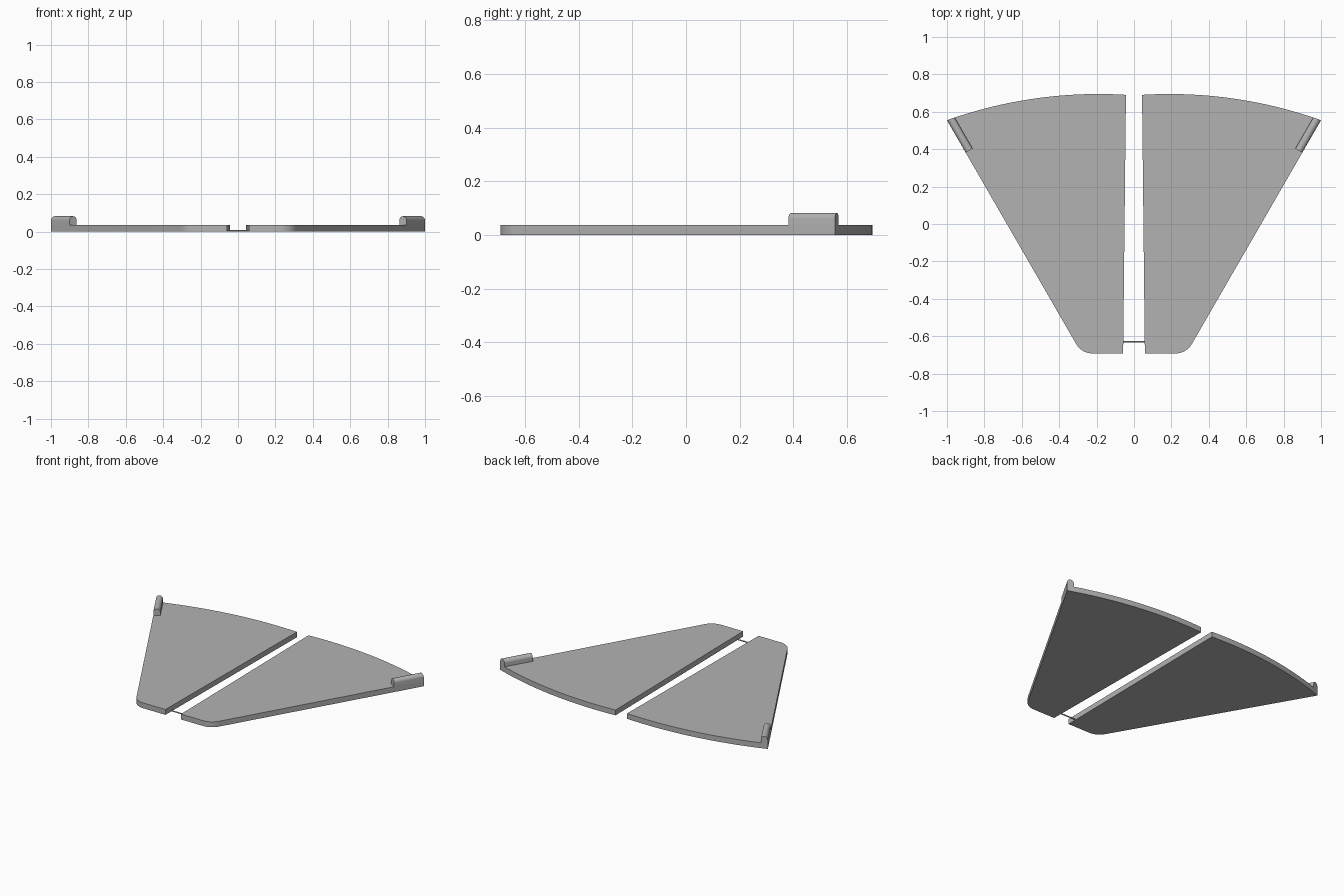
import bpy, bmesh
from math import sin, cos, pi, sqrt, radians
from mathutils import Vector

cube = bpy.data.objects.get("Cube")
if cube:
    bpy.data.objects.remove(cube)

THICK = 0.036
ARC_X, ARC_R, ARC_TOP = 0.19, 2.41, 0.695
ARC_Y = ARC_TOP - ARC_R
FRONT = -0.692
TIP_X = 1.0


def arc_y(x):
    return ARC_Y + sqrt(ARC_R ** 2 - (x - ARC_X) ** 2)


TIP = Vector((TIP_X, arc_y(TIP_X)))
ALONG = Vector((0.5, sqrt(3) / 2))      # direction of the slanted outer edge
INWARD = Vector((-ALONG.y, ALONG.x))

gray = bpy.data.materials.new("plain gray")
gray.use_nodes = True
color = (0.45, 0.45, 0.45, 1)
gray.diffuse_color = color
gray.node_tree.nodes["Principled BSDF"].inputs["Base Color"].default_value = color


def loft(name, start, end):
    """Closed solid between two matching outlines."""
    bm = bmesh.new()
    a = [bm.verts.new(p) for p in start]
    b = [bm.verts.new(p) for p in end]
    bm.faces.new(a)
    bm.faces.new(b)
    for i in range(len(a)):
        j = (i + 1) % len(a)
        bm.faces.new((a[i], a[j], b[j], b[i]))
    bmesh.ops.recalc_face_normals(bm, faces=bm.faces)
    mesh = bpy.data.meshes.new(name)
    bm.to_mesh(mesh)
    bm.free()
    mesh.materials.append(gray)
    obj = bpy.data.objects.new(name, mesh)
    bpy.context.collection.objects.link(obj)
    bpy.ops.object.select_all(action='DESELECT')
    obj.select_set(True)
    bpy.context.view_layer.objects.active = obj
    bpy.ops.object.shade_smooth_by_angle(angle=radians(30))
    return obj


# Panel outline: straight inner edge, rounded front corner, curved back edge
corner_x = TIP.x - (TIP.y - FRONT) / sqrt(3)
radius = 0.1
center = Vector((corner_x - radius / sqrt(3), FRONT + radius))
outline = [Vector((0.058, FRONT))]
for i in range(11):
    t = -pi / 2 + pi / 3 * i / 10
    outline.append(center + radius * Vector((cos(t), sin(t))))
for i in range(33):
    x = TIP.x + (0.043 - TIP.x) * i / 32
    outline.append(Vector((x, arc_y(x))))

# Raised rail profile (inward offset, height) with a rounded top
half = 0.0215
top = 0.082
profile = [(0, THICK / 2), (2 * half, THICK / 2)]
for i in range(13):
    t = pi * i / 12
    profile.append((half + half * cos(t), top - half + half * sin(t)))


def rail_end(offset):
    """Run a rail line out to the curved back edge."""
    p = TIP + INWARD * offset
    d = p - Vector((ARC_X, ARC_Y))
    k = d.dot(ALONG)
    return p + ALONG * (-k + sqrt(k * k - d.length_squared + ARC_R ** 2))


# Both halves, mirrored across the centre gap
for side, s in (("left", 1), ("right", -1)):
    loft(side + "_panel",
         [(s * p.x, p.y, 0) for p in outline],
         [(s * p.x, p.y, THICK) for p in outline])
    near, far = [], []
    for offset, z in profile:
        n = TIP - ALONG * 0.2 + INWARD * offset
        f = rail_end(offset)
        near.append((s * n.x, n.y, z))
        far.append((s * f.x, f.y, z))
    loft(side + "_edge_rail", near, far)

# Thin rod linking the panels at the narrow end
ring = [(0.004 * cos(pi * i / 4), 0.004 * sin(pi * i / 4)) for i in range(8)]
loft("connecting_rod", *[[(x, -0.63 + y, 0.005 + z) for y, z in ring]
                         for x in (-0.08, 0.08)])
